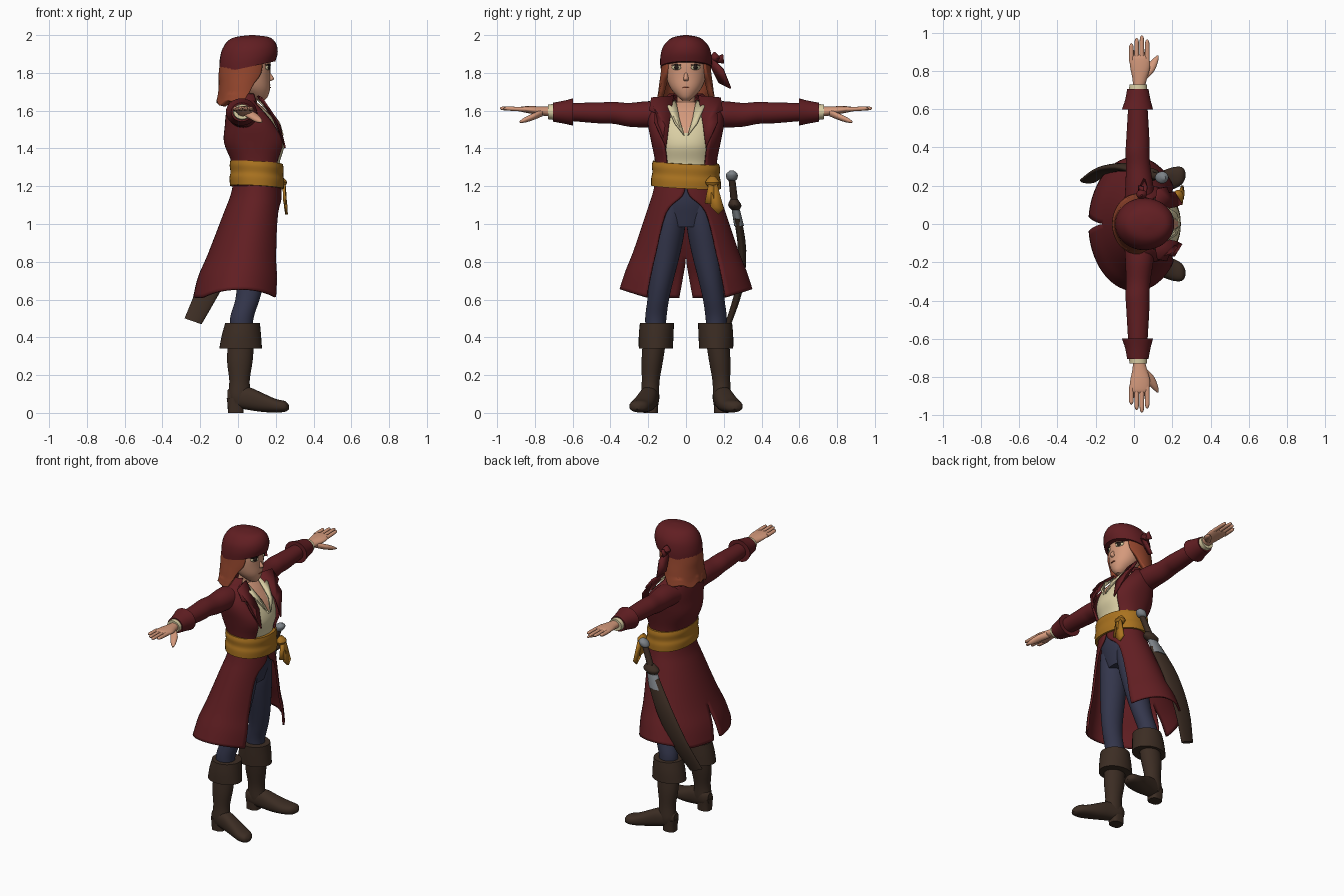
import bpy, bmesh, math
from mathutils import Vector


def material(name, r, g, b):
    m = bpy.data.materials.new(name)
    m.diffuse_color = (r, g, b, 1)
    return m


RED = material("coat_red", .120, .013, .016)
SKIN = material("skin", .66, .32, .20)
HAIR = material("auburn_hair", .29, .06, .026)
GOLD = material("sash_gold", .40, .17, .014)
CREAM = material("shirt_cream", .70, .62, .37)
BLUE = material("trouser_blue", .034, .037, .072)
LEATHER = material("leather_brown", .045, .026, .017)
STEEL = material("steel", .20, .22, .24)
DARK = material("eye_dark", .02, .012, .01)


def finish(name, bm, mats, mirror, thick):
    me = bpy.data.meshes.new(name)
    bm.to_mesh(me)
    bm.free()
    ob = bpy.data.objects.new(name, me)
    bpy.context.collection.objects.link(ob)
    for m in mats:
        me.materials.append(m)
    bpy.ops.object.select_all(action='DESELECT')
    ob.select_set(True)
    bpy.context.view_layer.objects.active = ob
    bpy.ops.object.shade_smooth_by_angle(angle=math.radians(40))
    if mirror:
        mod = ob.modifiers.new("mirror", 'MIRROR')
        mod.use_axis = (False, True, False)
    if thick:
        mod = ob.modifiers.new("thickness", 'SOLIDIFY')
        mod.thickness = thick
        mod.offset = -1
    return ob


def dense(rows, k):
    """Catmull-Rom interpolation of the cross-section table."""
    out = []
    for i in range(len(rows) - 1):
        a, b, c, d = rows[max(i - 1, 0)], rows[i], rows[i + 1], rows[min(i + 2, len(rows) - 1)]
        for s in range(k):
            t = s / k
            out.append([.5 * (2 * q + (r - p) * t + (2 * p - 5 * q + 4 * r - w) * t * t
                              + (3 * q - p - 3 * r + w) * t ** 3) for p, q, r, w in zip(a, b, c, d)])
    return out + [list(rows[-1])]


def loft(name, mat, rows, axis='z', n=32, steps=4, power=1, mirror=False, thick=0,
         paint=None, mat2=None, warp=None):
    """Row = (position on axis, centre u, centre v, radius u, radius v [, front gap, back slit]).
    Rows with gap and slit (degrees) make an open half shell, mirrored; others a closed body."""
    bm = bmesh.new()
    half = len(rows[0]) > 5
    rings = []
    for row in dense(rows, steps):
        t, u, v, ru, rv = row[:5]
        ru, rv = max(ru, .001), max(rv, .001)
        if half:
            g, e = math.radians(max(row[5], 0)), math.pi - math.radians(max(row[6], 0))
            angles = [g + (e - g) * j / n for j in range(n + 1)]
        else:
            angles = [2 * math.pi * j / n for j in range(n)]
        ring = []
        for a in angles:
            c, s = math.cos(a), math.sin(a)
            p = u + ru * math.copysign(abs(c) ** power, c)
            q = v + rv * math.copysign(abs(s) ** power, s)
            if half and a > math.pi - 1e-6:
                q = v
            co = Vector({'z': (p, q, t), 'y': (p, t, q), 'x': (t, p, q)}[axis])
            ring.append(bm.verts.new(warp(co) if warp else co))
        rings.append(ring)
    m = len(rings[0])
    for A, B in zip(rings, rings[1:]):
        for j in range(m - 1 if half else m):
            k = (j + 1) % m
            bm.faces.new((A[j], B[j], B[k], A[k]))
    if not half:
        bm.faces.new(rings[0])
        bm.faces.new(rings[-1])
        bmesh.ops.recalc_face_normals(bm, faces=bm.faces)
    if paint:
        for f in bm.faces:
            f.material_index = int(paint(f.calc_center_median()))
    return finish(name, bm, [mat, mat2] if mat2 else [mat], mirror or half, thick)


def plate(name, mat, pts, thick=.008, mirror=False):
    bm = bmesh.new()
    bm.faces.new([bm.verts.new(p) for p in pts])
    return finish(name, bm, [mat], mirror, thick)


# head, neck and face
loft("head", SKIN, [(1.655, .12, 0, .02, .02), (1.675, .108, 0, .05, .045), (1.72, .085, 0, .085, .083),
                    (1.78, .07, 0, .10, .105), (1.85, .06, 0, .112, .112), (1.92, .06, 0, .10, .10),
                    (1.97, .06, 0, .05, .05)])
loft("neck", SKIN, [(1.55, .05, 0, .06, .065), (1.62, .05, 0, .048, .05), (1.72, .07, 0, .045, .045)])
loft("nose", SKIN, [(1.80, .163, 0, .008, .008), (1.77, .174, 0, .017, .013), (1.757, .166, 0, .01, .011)], n=12)


def on_face(y, z, lift):
    return (.066 + .107 * math.sqrt(1 - (y / .11) ** 2) + lift, y, z)


def face_mark(name, mat, y, z, w, h, lift, mirror=True):
    plate(name, mat, [on_face(y + w * math.cos(i * math.pi / 5), z + h * math.sin(i * math.pi / 5), lift)
                      for i in range(10)], .006, mirror)


face_mark("eye_white", CREAM, .052, 1.828, .024, .013, .004)
face_mark("iris", DARK, .051, 1.829, .012, .013, .006)
face_mark("lash", DARK, .053, 1.842, .026, .004, .006)
face_mark("brow", HAIR, .052, 1.86, .027, .004, .005)
face_mark("mouth", HAIR, 0, 1.722, .02, .003, .001, False)

# hair and headscarf
loft("hair", HAIR, [(1.89, .045, 0, .135, .125, 50, 0), (1.80, .04, 0, .142, .134, 54, 0),
                    (1.74, .03, 0, .132, .142, 66, 0), (1.68, .025, 0, .132, .15, 78, 0),
                    (1.64, .02, 0, .135, .158, 88, 0)], thick=.03,
     warp=lambda v: v + Vector((0, 0, .012 * math.sin(60 * v.y) if v.z < 1.68 else 0)))
loft("headscarf", RED, [(1.83, .05, 0, .148, .136), (1.88, .056, 0, .154, .136), (1.93, .06, 0, .146, .125),
                        (1.97, .065, 0, .122, .096), (1.99, .07, 0, .085, .062), (2.0, .075, 0, .01, .01)],
     warp=lambda v: v + Vector((0, 0, (v.x - .05) * (2 - v.z) * 1.25)))
loft("scarf_knot", RED, [(1.91, .04, .15, .005, .005), (1.88, .04, .155, .028, .025), (1.85, .04, .15, .005, .005)], n=16)
plate("scarf_tail_long", RED, [(.05, .14, 1.88), (.06, .20, 1.82), (.05, .24, 1.72), (.02, .18, 1.75), (.03, .14, 1.83)], .014)
plate("scarf_tail_short", RED, [(.04, .15, 1.88), (.04, .195, 1.90), (.02, .20, 1.855), (.03, .15, 1.86)], .014)

# shirt with open neck
loft("shirt", CREAM, [(1.2, .1, 0, .115, .15), (1.32, .096, 0, .124, .148), (1.42, .09, 0, .154, .163),
                      (1.52, .08, 0, .132, .165), (1.60, .06, 0, .09, .13), (1.645, .05, 0, .05, .06)],
     n=96, steps=10, power=.9, mat2=SKIN,
     paint=lambda c: c.x > .05 and c.z > 1.47 and abs(c.y) < (c.z - 1.47) * .45)
plate("shirt_collar", CREAM, [(.10, .055, 1.655), (.15, .10, 1.62), (.217, .06, 1.53), (.236, .01, 1.465), (.203, .035, 1.55)],
      .008, True)

# coat body, collar, lapels and split skirt
loft("coat_body", RED, [(1.668, .03, 0, .07, .075, 50, 0), (1.645, .035, 0, .085, .15, 52, 0),
                        (1.59, .055, 0, .118, .195, 45, 0), (1.52, .08, 0, .15, .2, 42, 0),
                        (1.43, .098, 0, .172, .183, 38, 0), (1.32, .099, 0, .132, .163, 37, 0),
                        (1.2, .1, 0, .126, .163, 36, 0)], n=24, power=.88, thick=.012)
loft("coat_collar", RED, [(1.69, .03, 0, .08, .09, 48, 0), (1.67, .03, 0, .092, .11, 48, 0),
                          (1.635, .03, 0, .105, .14, 48, 0)], n=20, thick=.012)
plate("lapel", RED, [(.10, .065, 1.675), (.12, .185, 1.665), (.165, .195, 1.60), (.175, .165, 1.585),
                     (.205, .17, 1.54), (.245, .105, 1.40), (.215, .09, 1.52)], .01, True)
loft("coat_skirt", RED, [(1.22, .1, 0, .125, .163, 0, 0), (1.15, .096, 0, .136, .18, 6, 0),
                         (1.06, .08, 0, .155, .21, 31, 0), (.84, .04, 0, .2, .28, 36, 0),
                         (.72, .02, 0, .232, .322, 36.5, 3), (.612, .006, 0, .245, .352, 37, 6)],
     n=28, thick=.012, warp=lambda v: v + Vector((0, 0, (1.22 - v.z) * max(0, abs(v.y) - .21) * .5)))

# sleeves, turned cuffs and shirt cuffs
loft("sleeve", RED, [(.12, .03, 1.575, .08, .07), (.2, .028, 1.58, .073, .07), (.3, .022, 1.578, .064, .063),
                     (.38, .018, 1.588, .062, .058), (.45, .02, 1.588, .06, .056), (.62, .02, 1.593, .05, .047)],
     axis='y', mirror=True)
loft("sleeve_cuff", RED, [(.598, .018, 1.593, .082, .072), (.65, .02, 1.592, .066, .06), (.705, .02, 1.592, .056, .05)],
     axis='y', mirror=True)
loft("shirt_cuff", CREAM, [(.68, .02, 1.592, .05, .044), (.73, .022, 1.594, .045, .039)], axis='y', mirror=True)

# hands
loft("palm", SKIN, [(.71, .025, 1.594, .03, .026), (.76, .03, 1.598, .038, .024), (.82, .032, 1.604, .052, .02),
                    (.87, .028, 1.608, .05, .014), (.885, .028, 1.608, .03, .006)], axis='y', mirror=True)
for i, (x, tip) in enumerate([(-.014, .945), (.014, .972), (.041, .985), (.069, .965)]):
    loft("finger_%d" % (i + 1), SKIN, [(.85, x, 1.607, .013, .012), (.92, x, 1.61, .0125, .011),
                                       (tip - .012, x, 1.612, .010, .009), (tip, x, 1.612, .002, .002)],
         axis='y', n=12, mirror=True)
loft("thumb", SKIN, [(.76, .045, 1.59, .024, .02), (.80, .078, 1.572, .028, .019), (.85, .106, 1.552, .02, .015),
                     (.882, .125, 1.54, .004, .004)], axis='y', n=14, mirror=True)

# sash with knot and tails
loft("sash", GOLD, [(1.325, .098, 0, .139, .175), (1.30, .099, 0, .143, .181), (1.265, .1, 0, .140, .178),
                    (1.235, .1, 0, .145, .184), (1.195, .1, 0, .142, .184)], n=40, power=.93,
     warp=lambda v: v - Vector((0, 0, .06 * (v.x - .1) + .05 * v.y)))
loft("sash_knot", GOLD, [(1.255, .225, .14, .005, .01), (1.22, .23, .14, .03, .038), (1.185, .225, .14, .005, .01)], n=20)
plate("sash_tail_inner", GOLD, [(.235, .12, 1.21), (.24, .15, 1.20), (.245, .15, 1.10), (.24, .10, 1.11)], .014)
plate("sash_tail_outer", GOLD, [(.235, .135, 1.21), (.235, .165, 1.21), (.245, .20, 1.08), (.25, .17, 1.05), (.248, .13, 1.09)], .014)

# trousers
loft("trouser_hips", BLUE, [(1.22, .1, 0, .11, .145), (1.12, .095, 0, .112, .15), (1.04, .09, 0, .098, .145),
                            (.985, .088, 0, .085, .12)])
loft("trouser_leg", BLUE, [(1.1, .09, .075, .10, .075), (.98, .088, .085, .095, .08), (.85, .082, .105, .082, .076),
                           (.7, .068, .13, .072, .063), (.6, .05, .147, .064, .057), (.5, .02, .16, .062, .056),
                           (.4, .02, .16, .055, .05)], mirror=True)

# boots
loft("boot_cuff", LEATHER, [(.34, .014, .160, .113, .090), (.41, .018, .158, .104, .092), (.475, .024, .154, .092, .09)],
     steps=3, mirror=True)
loft("boot_shaft", LEATHER, [(.4, .018, .165, .068, .062), (.28, .01, .178, .068, .057), (.17, .008, .187, .054, .047),
                             (.09, .008, .19, .06, .048), (.05, .01, .19, .05, .042)], mirror=True)
loft("boot_foot", LEATHER, [(-.055, .183, .085, .025, .035), (-.02, .185, .085, .044, .055), (.06, .2, .075, .05, .06),
                            (.13, .216, .055, .055, .05), (.2, .238, .038, .058, .036), (.25, .252, .034, .045, .028),
                            (.27, .257, .03, .012, .01)], axis='x', power=.85, mirror=True)
loft("boot_heel", LEATHER, [(0, -.012, .187, .042, .038), (.04, -.012, .187, .043, .04), (.08, -.012, .187, .048, .043)],
     power=.7, mirror=True)

# sword in its scabbard at the left hip
loft("scabbard", LEATHER, [(1.04, .055, .272, .042, .02), (.86, -.045, .297, .056, .022), (.66, -.15, .282, .056, .02),
                           (.485, -.238, .228, .045, .016)],
     warp=lambda v: v - Vector((0, 0, (v.x - (v.z * .525 - .493)) * .35)))
loft("scabbard_throat", STEEL, [(1.075, .068, .264, .038, .022), (.99, .03, .281, .05, .026)], steps=2)
loft("sword_guard", LEATHER, [(1.13, .09, .255, .03, .02), (1.10, .08, .258, .055, .035), (1.075, .07, .262, .035, .022)])
loft("sword_grip", LEATHER, [(1.24, .14, .243, .02, .018), (1.1, .08, .258, .022, .02)], steps=2)
loft("sword_pommel", STEEL, [(1.283, .155, .243, .01, .01), (1.265, .15, .243, .03, .03), (1.24, .14, .243, .03, .028),
                             (1.228, .137, .243, .015, .015)])
